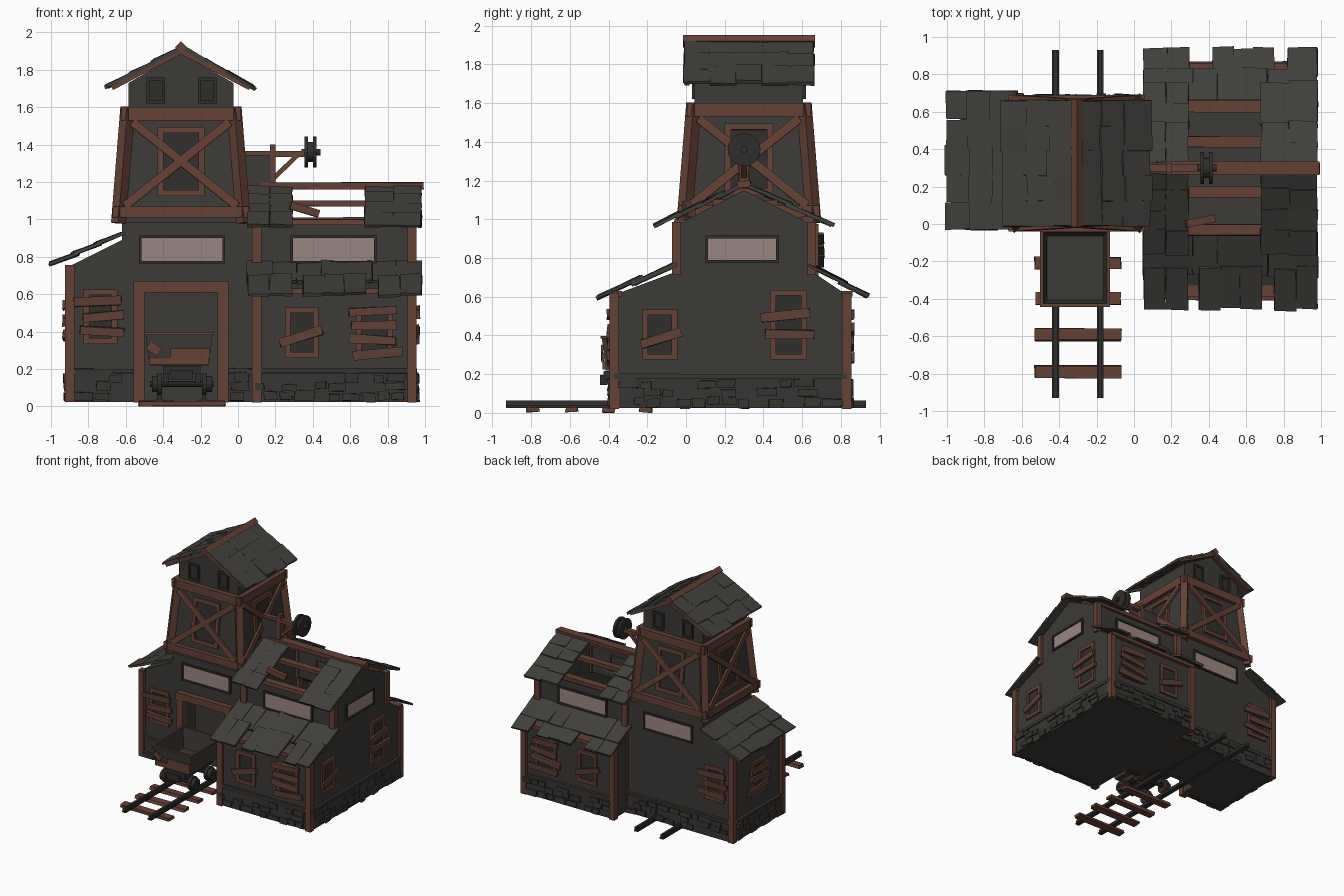
import bpy, bmesh, math, random
from mathutils import Matrix, Vector as V

if "Cube" in bpy.data.objects:
    bpy.data.objects.remove(bpy.data.objects["Cube"])
random.seed(4)
R = random.uniform

def mat(name, r, g, b):
    m = bpy.data.materials.new(name)
    m.diffuse_color = (r, g, b, 1)
    m.use_nodes = True
    m.node_tree.nodes["Principled BSDF"].inputs["Base Color"].default_value = m.diffuse_color
    return m
WALL = mat("dark grey wall", .046, .043, .037)
ROOF = mat("slate roof", .052, .050, .044)
STONE = mat("dark stone", .040, .037, .033)
WOOD = mat("red brown wood", .130, .052, .035)
PLANK = mat("faded plank", .115, .050, .035)
GLASS = mat("dusty pink glass", .33, .235, .215)
IRON = mat("dark iron", .030, .028, .025)

class Part:
    """One object gathered from boxes, beams and cylinders."""
    def __init__(self, name, material):
        self.name, self.mat, self.bm = name, material, bmesh.new()
    def box(self, c, s, M=Matrix(), ry=0, rough=0):
        m = M @ Matrix.Translation(c) @ Matrix.Rotation(ry, 4, 'Y') @ Matrix.Diagonal((*s, 1))
        vs = bmesh.ops.create_cube(self.bm, size=1, matrix=m)['verts']
        for v in vs:
            v.co += V((R(-1, 1), R(-1, 1), R(-1, 1))) * rough
        return vs
    def beam(self, p, q, w, d, M=Matrix()):
        p, q = V(p), V(q)
        m = Matrix.Translation((p + q) / 2) @ (q - p).to_track_quat('X', 'Z').to_matrix().to_4x4()
        self.box((0, 0, 0), ((q - p).length, d, w), M @ m)
    def cyl(self, c, r, depth, seg=14):
        bmesh.ops.create_cone(self.bm, cap_ends=True, segments=seg, radius1=r, radius2=r, depth=depth,
                              matrix=Matrix.Translation(c) @ Matrix.Rotation(math.pi / 2, 4, 'Y'))
    def prism(self, pts, off):
        f = self.bm.faces.new([self.bm.verts.new(p) for p in pts])
        g = bmesh.ops.extrude_face_region(self.bm, geom=[f])['geom']
        bmesh.ops.translate(self.bm, vec=off, verts=[e for e in g if isinstance(e, bmesh.types.BMVert)])
    def done(self, solid=0):
        bmesh.ops.recalc_face_normals(self.bm, faces=self.bm.faces)
        me = bpy.data.meshes.new(self.name)
        self.bm.to_mesh(me)
        me.materials.append(self.mat)
        ob = bpy.data.objects.new(self.name, me)
        bpy.context.collection.objects.link(ob)
        if solid:
            s = ob.modifiers.new("thickness", 'SOLIDIFY')
            s.thickness, s.offset = solid, -1
        return ob

def wall(x, y, deg):  # wall frame: local x runs along it, local -y points outward
    return Matrix.Translation((x, y, 0)) @ Matrix.Rotation(math.radians(deg), 4, 'Z')
FR, FL = wall(0, -.37, 0), wall(0, .01, 0)
BR, BL = wall(0, .83, 180), wall(0, .66, 180)
RS, LS = wall(.935, 0, 90), wall(-.9, 0, -90)

# right hall: hollow shell, open under the broken roof
hall = Part("right_hall_walls", WALL)
prof = [(-.37, .03), (.83, .03), (.83, .61), (.65, .73), (.65, .97), (.3, 1.15), (-.05, .97), (-.05, .73), (-.37, .61)]
hall.prism([(.085, y, z) for y, z in prof], (.85, 0, 0))
hall.bm.normal_update()
top = [f for f in hall.bm.faces if f.calc_center_median().z > 1 and abs(f.normal.x) < .5]
bmesh.ops.delete(hall.bm, geom=top, context='FACES')
hall.done(.02)

# left hall with recessed doorway
left = Part("left_hall_walls", WALL)
prof = [(-.9, .03), (.095, .03), (.095, .98), (-.62, .98), (-.62, .89), (-.9, .75)]
left.prism([(x, .01, z) for x, z in prof], (0, .65, 0))
lo = left.done()
cut = Part("doorway_cutter", WALL)
cut.box((-.305, 0, .32), (.4, .3, .6))
co = cut.done()
co.hide_render = True
co.hide_set(True)
b = lo.modifiers.new("doorway", 'BOOLEAN')
b.object, b.operation, b.solver = co, 'DIFFERENCE', 'EXACT'

# wooden frame: corner posts, door frame
fr = Part("corner_posts", WOOD)
for x in (.1, .93):
    for y in (-.37, .83):
        fr.box((x, y, .32), (.05, .05, .6))
    for y in (-.05, .65):
        fr.box((x, y, .85), (.05, .045, .27))
for y in (.01, .66):
    fr.box((-.9, y, .39), (.05, .05, .73))
fr.box((.1, .0, .5), (.05, .04, .95))
fr.box((.1, .665, .5), (.05, .04, .95))
fr.done()
door = Part("door_frame", WOOD)
for x in (-.53, -.08):
    door.box((x, -.005, .33), (.06, .05, .62))
door.box((-.305, -.005, .64), (.51, .06, .06))
door.done()

# stone footing with loose blocks on every wall
st = Part("stone_footing", STONE)
for M, a, c in ((FR, .09, .93), (FL, -.9, -.56), (FL, -.05, .09), (BR, -.93, -.09), (BL, -.09, .9),
                (RS, -.37, .83), (LS, -.66, -.01)):
    st.box(((a + c) / 2, 0, .10), (c - a, .03, .15), M)
    st.box(((a + c) / 2, 0, .19), (c - a, .045, .025), M, rough=.003)
    for z in (.055, .105, .15):
        x = a + R(0, .05)
        while x < c - .07:
            w = R(.05, .11)
            if R(0, 1) < .65:
                st.box((x + w / 2, -.015, z + R(-.008, .008)), (w, R(.02, .04), R(.035, .05)), M, rough=.004)
            x += w + .012
st.done()

# window helpers
frames, panels, planks = Part("window_frames", WOOD), Part("window_panels", IRON), Part("window_boards", PLANK)
panes, trims = Part("upper_window_panes", GLASS), Part("upper_window_trim", IRON)
def frame(part, M, x, z, w, h, t=.03, d=.035):
    for s in (-1, 1):
        part.box((x + s * (w - t) / 2, 0, z), (t, d, h), M)
        part.box((x, 0, z + s * (h - t) / 2), (w - 2 * t, d, t), M)
def boarded(M, x, z, w, h, n):
    frame(frames, M, x, z, w, h)
    panels.box((x, 0, z), (w - .05, .01, h - .05), M)
    for i in range(n):
        zz = z + (i - (n - 1) / 2) * h * .28 - (.02 if n == 1 else 0)
        planks.box((x + R(-.02, .02), -.028, zz), (w + R(.03, .08), .018, .047), M, R(-.13, .13) if n > 1 else -.3, .004)
def pane(M, x, z, w=.46, h=.15):
    panes.box((x, 0, z), (w - .02, .012, h - .02), M)
    frame(trims, M, x, z, w, h, .014, .03)
boarded(FL, -.735, .48, .18, .29, 3)
boarded(FR, .34, .395, .18, .27, 1)
boarded(FR, .73, .395, .2, .27, 4)
boarded(RS, -.135, .405, .18, .26, 1)
boarded(RS, .53, .455, .19, .36, 2)
boarded(BR, -.34, .395, .18, .27, 1)
boarded(BR, -.73, .395, .2, .27, 4)
boarded(BL, .735, .48, .18, .29, 3)
boarded(LS, -.33, .46, .2, .29, 3)
pane(FL, -.3, .84)
pane(BL, .3, .84)
pane(wall(0, -.05, 0), .51, .84)
pane(wall(0, .65, 180), -.51, .84)
pane(RS, .29, .845, .38, .14)

# tower: tapered body, posts, bands, cross braces
C, H0, H1 = V((-.305, .325, 0)), .335, .285
tw = Part("tower_body", WALL)
for v in tw.box((C.x, C.y, 1.29), (2 * H0, 2 * H0, .62)):
    if v.co.z > 1.3:
        v.co.x, v.co.y = C.x + (v.co.x - C.x) * H1 / H0, C.y + (v.co.y - C.y) * H1 / H0
gable = [(-.585, 1.58), (-.025, 1.58), (-.025, 1.73), (-.305, 1.89), (-.585, 1.73)]
tw.prism([(x, .045, z) for x, z in gable], (0, .56, 0))
tw.done()
tf = Part("tower_frame", WOOD)
tilt = math.atan((H0 - H1) / .6)
for k in range(4):
    F = Matrix.Translation(C) @ Matrix.Rotation(k * math.pi / 2, 4, 'Z')
    tf.beam((-H0, -H0, .98), (-H1, -H1, 1.6), .055, .055, F)
    tf.box((0, -H0 - .005, 1.04), (2 * H0 + .06, .05, .06), F)
    tf.box((0, -H1 - .01, 1.565), (2 * H1 + .07, .05, .07), F)
    T = F @ Matrix.Translation((0, -H0, .99)) @ Matrix.Rotation(-tilt, 4, 'X')
    for s in (-1, 1):
        tf.beam((-s * .3, -.025, .08), (s * .26, -.025, .53), .045, .02, T)
    frame(frames, T, 0, .32, .25, .37, .032, .04)
    panels.box((0, 0, .32), (.2, .01, .32), T)
    if k % 2 == 0:
        G = F @ Matrix.Translation((0, -.28, 0))
        for x in (-.135, .14):
            frame(trims, G, x, 1.69, .1, .14, .016, .03)
            panels.box((x, 0, 1.69), (.07, .01, .11), G)
        for s in (-1, 1):  # gable edge boards
            tf.beam((0, -.04, 1.9), (s * .37, -.04, 1.705), .03, .025, G)
tf.box((C.x, C.y, 1.92), (.045, .68, .045), ry=math.pi / 4)
tf.done()
for p in (frames, panels, planks, panes, trims):
    p.done()

# shingle roofs: a-b is the eave, c lies upslope of a
def shingles(part, a, b, c, rows, cols):
    a, b, c = V(a), V(b), V(c)
    u, v = (b - a).normalized(), (c - a).normalized()
    n = u.cross(v)
    n = n if n.z > 0 else -n
    w, h = (b - a).length / cols, (c - a).length / rows
    for j in range(rows):
        for i in range(cols):
            o = a + u * w * (i + .5) + v * h * (j + .5) + n * (.008 + R(0, .006))
            m = Matrix((u, v, n)).transposed().to_4x4()
            m.translation = o
            part.box((0, R(-.015, .005), 0), (w * R(.96, 1.06), h * 1.2, .018), m @ Matrix.Rotation(-.05 if n.dot(u.cross(v)) < 0 else .05, 4, 'X') @ Matrix.Rotation(R(-.02, .02), 4, 'Y'), rough=.004)
r = Part("tower_roof", ROOF)
for s in (-1, 1):
    shingles(r, (C.x + s * .375, -.01, 1.705), (C.x + s * .375, .66, 1.705), (C.x, -.01, 1.905), 3, 5)
r.done()
r = Part("left_lean_to_roof", ROOF)
shingles(r, (-.98, -.03, .755), (-.98, .71, .755), (-.62, -.03, .915), 3, 5)
r.done()
r = Part("hall_upper_roof", ROOF)
for x0, x1 in ((.05, .29), (.68, .98)):
    for y in (-.14, .74):
        shingles(r, (x0, y, .965), (x1, y, .965), (x0, .3, 1.17), 4, 2)
r.done()
r = Part("hall_lower_roofs", ROOF)
shingles(r, (.05, -.25, .672), (.98, -.25, .672), (.05, -.05, .75), 1, 7)
shingles(r, (.05, .8, .665), (.98, .8, .665), (.05, .65, .75), 1, 7)
for x0, x1, n in ((.05, .29, 2), (.35, .68, 3), (.75, .98, 2)):
    shingles(r, (x0, -.43, .602), (x1, -.43, .602), (x0, -.24, .676), 1, n)
for x0, x1, n in ((.05, .3, 2), (.42, .75, 3), (.82, .98, 1)):
    shingles(r, (x0, .91, .602), (x1, .91, .602), (x0, .79, .67), 1, n)
r.done()

# exposed purlins and ridge of the hall
pu = Part("hall_purlins", WOOD)
pu.box((.555, .3, 1.18), (.87, .07, .035), rough=.004)
for y, z in ((.17, 1.085), (.44, 1.085), (.63, .995), (-.03, .985)):
    pu.box((.49, y, z), (.84, .06, .03), rough=.003)
pu.beam((.28, .0, 1.075), (.43, .03, 1.03), .04, .04)
for y in (-.36, .83):
    pu.box((.515, y, .615), (.86, .06, .03))
pu.done()

# hoist on the tower side
ho = Part("hoist_arm", WOOD)
ho.box((.2, .3, 1.35), (.36, .04, .03))
ho.box((.185, .3, 1.29), (.03, .05, .22))
ho.beam((.19, .3, 1.22), (.32, .3, 1.345), .025, .03)
ho.done()
hb = Part("hoist_mount", WALL)
hb.box((.1, .3, 1.26), (.15, .06, .17))
hb.done()
wh = Part("hoist_wheel", IRON)
for x, rad, d in ((.365, .085, .018), (.41, .085, .018), (.388, .055, .05), (.39, .018, .1)):
    wh.cyl((x, .3, 1.36), rad, d, 18)
wh.done()

# track
ra = Part("rails", IRON)
for x in (-.42, -.18):
    ra.box((x, 0, .032), (.036, 1.86, .012))
    ra.box((x, 0, .05), (.02, 1.86, .028))
ra.done()
ti = Part("sleepers", WOOD)
for y in (-.79, -.59, -.4, -.21):
    ti.box((-.3, y, .015), (.46, .065, .025), Matrix(), 0, .005)
ti.done()

# mine cart
ca = Part("cart_tub", WALL)
for v in ca.box((-.315, -.235, .305), (.36, .4, .17)):
    if v.co.z < .3:
        v.co.x, v.co.y = -.315 + (v.co.x + .315) * .88, -.235 + (v.co.y + .235) * .9
ca.bm.normal_update()
bmesh.ops.delete(ca.bm, geom=[f for f in ca.bm.faces if f.normal.z > .9], context='FACES')
ca.done(.015)
ru = Part("cart_rust", WOOD)
frame(ru, Matrix.Translation((-.315, -.235, .39)) @ Matrix.Rotation(math.pi / 2, 4, 'X'), 0, 0, .375, .415, .016, .014)
ru.beam((-.475, -.423, .245), (-.155, -.423, .245), .04, .016)
ru.beam((-.36, -.43, .285), (-.15, -.43, .285), .05, .012)
ru.beam((-.48, -.433, .33), (-.42, -.433, .29), .05, .01)
ru.done()
un = Part("cart_undercarriage", IRON)
un.box((-.3, -.235, .195), (.2, .38, .045))
for y in (-.35, -.13):
    un.cyl((-.3, y, .12), .015, .34, 8)
    for s in (-1, 1):
        un.cyl((-.3 + s * .12, y, .12), .058, .025)
        un.cyl((-.3 + s * .145, y, .12), .045, .03)
        un.box((-.3 + s * .085, y, .16), (.03, .06, .07))
un.box((-.3, -.425, .17), (.12, .04, .05))
un.done()
